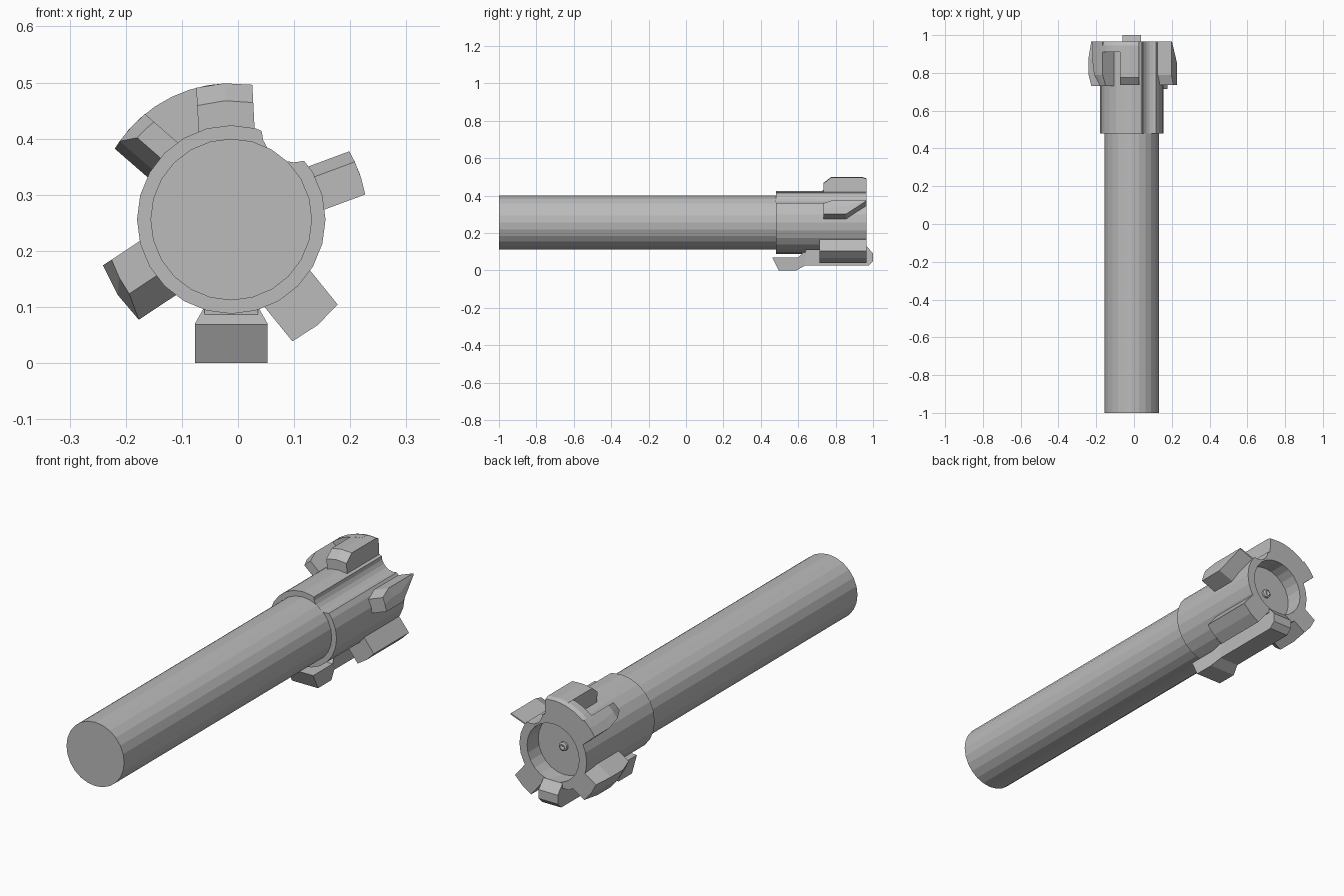
import bpy, bmesh, math
from mathutils import Vector, Matrix

if "Cube" in bpy.data.objects:
    bpy.data.objects.remove(bpy.data.objects["Cube"], do_unlink=True)

AXIS = Vector((-0.012, 0, 0.256))   # centre line of the shaft
OUTER = 0.243                       # radius over the lugs

metal = bpy.data.materials.new("grey metal")
metal.use_nodes = True
colour = (0.5, 0.5, 0.5, 1)
metal.diffuse_color = colour
metal.node_tree.nodes["Principled BSDF"].inputs["Base Color"].default_value = colour


def finish(name, bm):
    bmesh.ops.remove_doubles(bm, verts=bm.verts, dist=1e-5)
    bmesh.ops.recalc_face_normals(bm, faces=bm.faces)
    mesh = bpy.data.meshes.new(name)
    bm.to_mesh(mesh)
    bm.free()
    mesh.materials.append(metal)
    obj = bpy.data.objects.new(name, mesh)
    obj.location = AXIS
    bpy.context.collection.objects.link(obj)
    return obj


def lathe(name, profile, steps=24):
    """Turn (radius, y) points around the centre line."""
    bm = bmesh.new()
    verts = [bm.verts.new((0, y, r)) for r, y in profile]
    edges = [bm.edges.new(pair) for pair in zip(verts, verts[1:])]
    bmesh.ops.spin(bm, geom=verts + edges, cent=(0, 0, 0), axis=(0, 1, 0),
                   angle=math.tau, steps=steps, use_merge=True)
    return finish(name, bm)


def loft(name, rings):
    """Skin matching closed rings and cap both ends."""
    bm = bmesh.new()
    rows = [[bm.verts.new(p) for p in ring] for ring in rings]
    for a, b in zip(rows, rows[1:]):
        for i in range(len(a)):
            j = (i + 1) % len(a)
            bm.faces.new((a[i], a[j], b[j], b[i]))
    bm.faces.new(rows[0])
    bm.faces.new(rows[-1])
    return finish(name, bm)


def lug(name, degrees, stations, inner=0.14):
    """Parallel-sided lug; stations are (y, side from, side to, outer radius)."""
    a = math.radians(degrees)
    out = Vector((math.cos(a), 0, math.sin(a)))
    side = Vector((-math.sin(a), 0, math.cos(a)))
    rings = []
    for y, t0, t1, r in stations:
        ts = [t0 + (t1 - t0) * i / 2 for i in range(3)]
        pts = [(t1, inner), (t0, inner)] + [(t, math.sqrt(r * r - t * t)) for t in ts]
        rings.append([out * h + side * t + Vector((0, y, 0)) for t, h in pts])
    return loft(name, rings)


def prism(name, outline, half_width):
    """Extrude a (y, z) outline across x; half_width depends on y."""
    return loft(name, [[Vector((s * half_width(y), y, z - AXIS.z)) for y, z in outline]
                       for s in (-1, 1)])


def cut(target, cutter):
    mod = target.modifiers.new("cut", "BOOLEAN")
    mod.operation = "DIFFERENCE"
    mod.solver = "EXACT"
    mod.object = cutter
    bpy.context.view_layer.update()
    bpy.context.view_layer.objects.active = target
    bpy.ops.object.modifier_apply(modifier=mod.name)
    bpy.data.objects.remove(cutter, do_unlink=True)


# Shaft, collar with a recessed end, and centre pin
lathe("shaft", [(0, -1), (0.144, -1), (0.144, 0.48), (0, 0.48)])
collar = lathe("collar", [(0, 0.48), (0.168, 0.48), (0.168, 0.965),
                          (0.13, 0.965), (0.13, 0.885), (0, 0.885)])
lathe("centre_pin", [(0, 0.88), (0.02, 0.88), (0.02, 0.895), (0.012, 0.9), (0, 0.895)], 12)

# Round groove along the collar
bm = bmesh.new()
a = math.radians(55)
bmesh.ops.create_cone(bm, cap_ends=True, segments=20, radius1=0.058, radius2=0.058, depth=0.6,
                      matrix=Matrix.Translation((0.195 * math.cos(a), 0.75, 0.195 * math.sin(a)))
                      @ Matrix.Rotation(math.pi / 2, 4, "X"))
cut(collar, finish("groove_cutter", bm))

# Milled flat under the collar, behind the claw
cut(collar, prism("flat_cutter", [(0.64, 0.05), (0.64, 0.108), (1.0, 0.108), (1.0, 0.05)],
                  lambda y: 0.11))

# Locking lugs
lug("top_lug", 93, [(0.735, -0.05, 0.05, 0.212), (0.775, -0.05, 0.05, OUTER),
                    (0.945, -0.05, 0.05, OUTER), (0.965, -0.05, 0.05, 0.236)])
lug("upper_left_lug", 139, [(0.73, -0.041, 0.0, 0.222), (0.79, -0.041, 0.025, OUTER),
                            (0.86, -0.041, 0.041, OUTER), (0.965, -0.041, 0.041, OUTER)])
lug("right_lug", 20.3, [(0.735, -0.041, 0.02, OUTER), (0.79, -0.041, 0.041, OUTER),
                        (0.855, -0.041, 0.041, OUTER), (0.965, 0.035, 0.041, OUTER)])
lug("lower_right_lug", -51, [(0.715, -0.052, 0.052, OUTER), (0.965, -0.052, 0.052, OUTER)])
lug("lower_left_lug", 213.5, [(0.73, -0.058, 0.01, 0.225), (0.79, -0.058, 0.058, OUTER),
                              (0.88, -0.058, 0.058, OUTER), (0.965, -0.045, 0.058, 0.232)])

# Curved ridge joining the two upper lugs
ridge = []
for i in range(7):
    a = math.radians(92 + 48 * i / 6)
    ridge.append([Vector((r * math.cos(a), y, r * math.sin(a)))
                  for r, y in ((0.15, 0.91), (OUTER, 0.91), (OUTER, 0.945),
                               (0.236, 0.965), (0.15, 0.965))])
loft("lug_ridge", ridge)

# Claw under the collar: narrow bar with hooked tip, and wide foot
prism("claw_bar", [(0.62, 0.1), (0.66, 0.115), (0.965, 0.13), (1.0, 0.09),
                   (1.0, 0.05), (0.975, 0.025), (0.62, 0.025)], lambda y: 0.048)
prism("claw_foot", [(0.46, 0.07), (0.495, 0), (0.59, 0), (0.635, 0.025),
                    (0.635, 0.1), (0.6, 0.07)], lambda y: 0.065 if y < 0.61 else 0.048)
